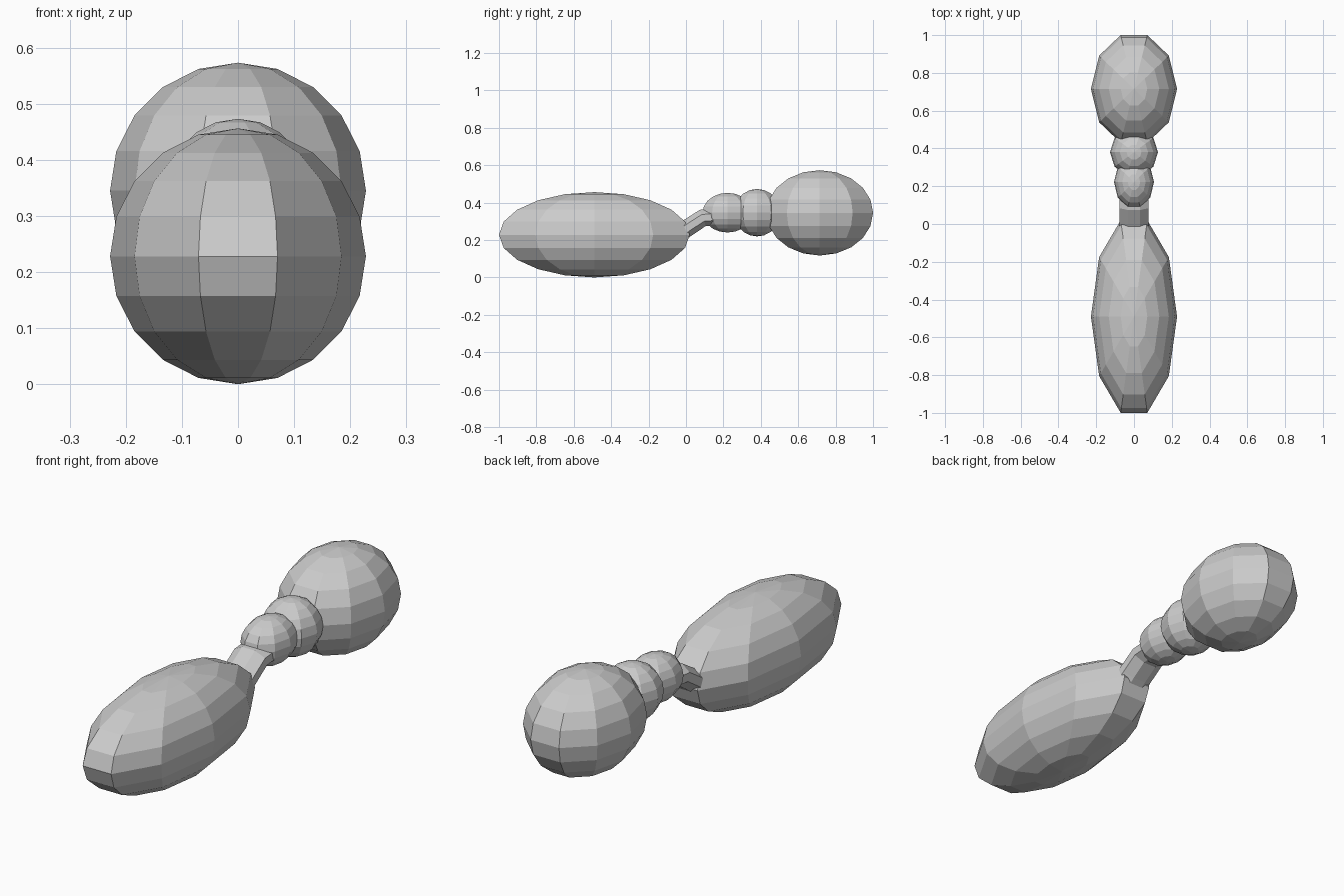
import bpy, bmesh, math
from mathutils import Matrix, Vector

if "Cube" in bpy.data.objects:
    bpy.data.objects.remove(bpy.data.objects["Cube"])


def finish(bm, name):
    bmesh.ops.recalc_face_normals(bm, faces=bm.faces)
    me = bpy.data.meshes.new(name)
    bm.to_mesh(me)
    bm.free()
    ob = bpy.data.objects.new(name, me)
    bpy.context.collection.objects.link(ob)
    return ob


def ellipsoid(name, y, z, rx, ry, rz):
    # ten-sided sphere with a flat side facing front and back
    bm = bmesh.new()
    bmesh.ops.create_uvsphere(bm, u_segments=10, v_segments=10, radius=1)
    if max(v.co.y for v in bm.verts) > 0.99:
        bmesh.ops.rotate(bm, verts=bm.verts, matrix=Matrix.Rotation(math.pi / 2, 3, 'Z'))
    bmesh.ops.scale(bm, verts=bm.verts, vec=(rx, ry, rz))
    bmesh.ops.translate(bm, verts=bm.verts, vec=(0, y, z))
    return finish(bm, name)


def tube(name, path, rx, rt, sides=8):
    # path points are (y, z); oval section kept square to the path
    bm = bmesh.new()
    pts = [Vector(p) for p in path]
    rings = []
    for i, p in enumerate(pts):
        d = (pts[min(i + 1, len(pts) - 1)] - pts[max(i - 1, 0)]).normalized()
        ring = []
        for k in range(sides):
            a = 2 * math.pi * (k + 0.5) / sides
            x, t = rx * math.cos(a), rt * math.sin(a)
            ring.append(bm.verts.new((x, p.x - d.y * t, p.y + d.x * t)))
        rings.append(ring)
    for r, s in zip(rings, rings[1:]):
        for k in range(sides):
            j = (k + 1) % sides
            bm.faces.new((r[k], r[j], s[j], s[k]))
    bm.faces.new(rings[0])
    bm.faces.new(rings[-1])
    return finish(bm, name)


# long and round end bodies
ellipsoid("long_body", -0.49, 0.228, 0.228, 0.536, 0.228)
ellipsoid("round_body", 0.715, 0.345, 0.228, 0.30, 0.228)

# two small beads in the waist
ellipsoid("large_bead", 0.38, 0.346, 0.127, 0.13, 0.127)
ellipsoid("small_bead", 0.222, 0.346, 0.106, 0.14, 0.106)

# bent connecting stalk
tube("stalk", [(-0.05, 0.222), (0.01, 0.266), (0.09, 0.318), (0.17, 0.325)], 0.083, 0.05)
